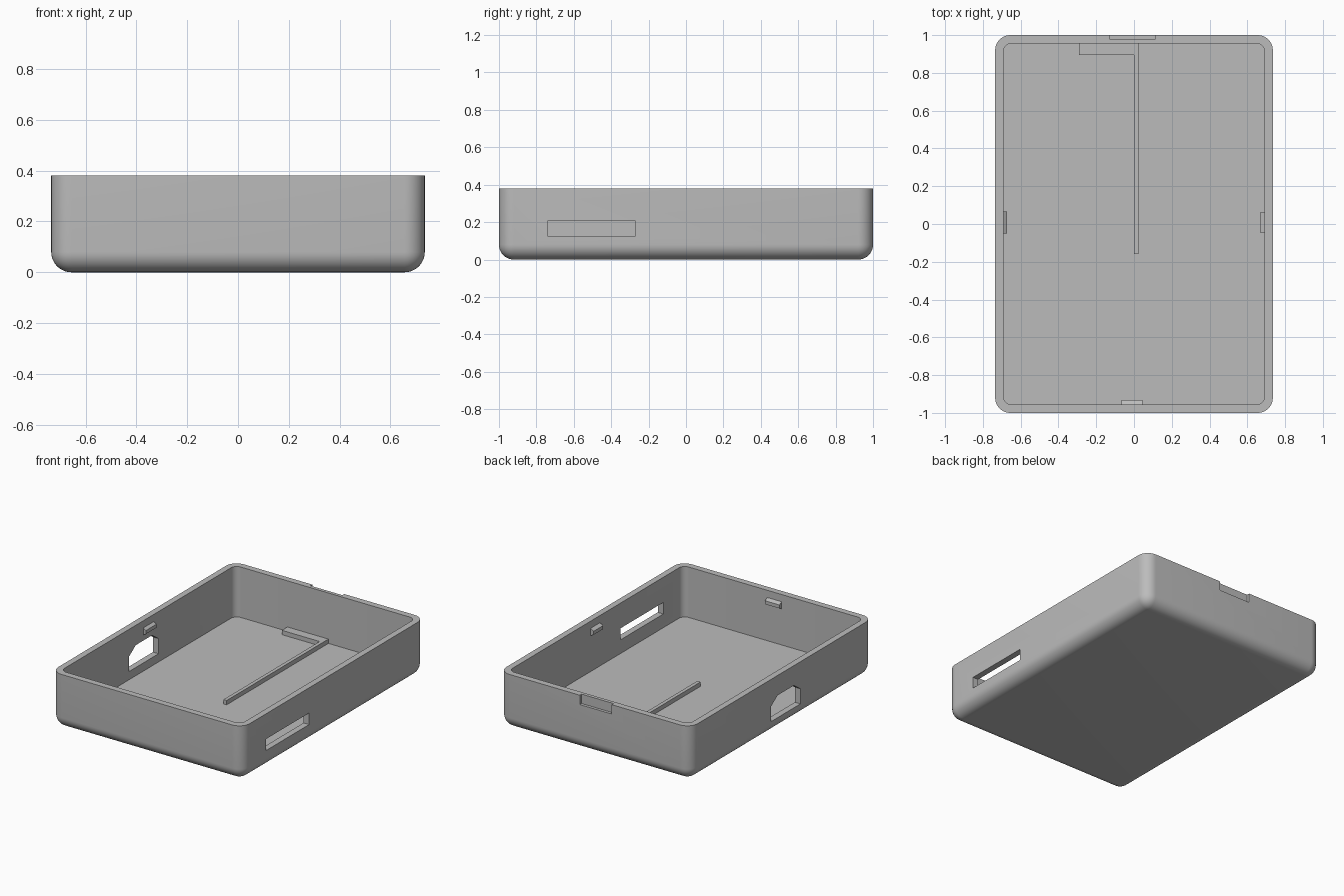
import bpy
import bmesh
from math import radians
from mathutils import Vector

cube = bpy.data.objects.get("Cube")
if cube:
    bpy.data.objects.remove(cube, do_unlink=True)

HX, HY, H = 0.735, 1.0, 0.38      # outer half sizes and height
IX, IY, FLOOR = 0.692, 0.956, 0.03  # inner half sizes and floor level

grey = bpy.data.materials.new("plain grey")
grey.use_nodes = True
colour = (0.5, 0.5, 0.5, 1)
grey.diffuse_color = colour
grey.node_tree.nodes["Principled BSDF"].inputs["Base Color"].default_value = colour


def make_object(name, bm):
    bmesh.ops.recalc_face_normals(bm, faces=bm.faces)
    mesh = bpy.data.meshes.new(name)
    bm.to_mesh(mesh)
    bm.free()
    mesh.materials.append(grey)
    obj = bpy.data.objects.new(name, mesh)
    bpy.context.collection.objects.link(obj)
    return obj


def prism(name, points, direction):
    """Extrude a flat outline of 3D points along a direction."""
    bm = bmesh.new()
    face = bm.faces.new([bm.verts.new(p) for p in points])
    ext = bmesh.ops.extrude_face_region(bm, geom=[face], use_keep_orig=True)
    moved = [g for g in ext["geom"] if isinstance(g, bmesh.types.BMVert)]
    bmesh.ops.translate(bm, verts=moved, vec=Vector(direction))
    return make_object(name, bm)


def box(name, lo, hi, radius=0, round_bottom=False):
    """Box between two corners, optionally with rounded upright and bottom edges."""
    bm = bmesh.new()
    bmesh.ops.create_cube(bm, size=1)
    for v in bm.verts:
        v.co = [lo[i] + (v.co[i] + 0.5) * (hi[i] - lo[i]) for i in range(3)]
    if radius:
        mid = (lo[2] + hi[2]) / 2
        edges = []
        for e in bm.edges:
            a, b = (v.co.z for v in e.verts)
            if abs(a - b) > 0.01 or (round_bottom and a < mid):
                edges.append(e)
        bmesh.ops.bevel(bm, geom=edges, offset=radius, segments=10,
                        profile=0.5, affect='EDGES')
    return make_object(name, bm)


def cut(target, cutter):
    mod = target.modifiers.new("cut", 'BOOLEAN')
    mod.operation = 'DIFFERENCE'
    mod.solver = 'EXACT'
    mod.object = cutter
    bpy.context.view_layer.objects.active = target
    bpy.ops.object.modifier_apply(modifier=mod.name)
    bpy.data.objects.remove(cutter, do_unlink=True)


# Open tray with rounded outside and square inner floor edge
tray = box("tray_shell", (-HX, -HY, 0), (HX, HY, H), 0.08, True)
cut(tray, box("cavity", (-IX, -IY, FLOOR), (IX, IY, H + 0.2), 0.045))

# Long slot in the left wall
cut(tray, box("slot", (0.6, -0.74, 0.125), (0.9, -0.27, 0.205)))

# Port opening with clipped upper corners in the right wall
port = [(-0.205, 0.087), (0.117, 0.087), (0.117, 0.192),
        (0.045, 0.242), (-0.133, 0.242), (-0.205, 0.192)]
cut(tray, prism("port", [(-0.9, y, z) for y, z in port], (0.3, 0, 0)))

# Shallow finger recess at the back rim
cut(tray, box("recess", (-0.13, 0.98, 0.315), (0.115, 1.1, 0.5)))

bpy.ops.object.select_all(action='DESELECT')
tray.select_set(True)
bpy.context.view_layer.objects.active = tray
bpy.ops.object.shade_smooth_by_angle(angle=radians(30))

# L-shaped rib on the floor
rib = [(0.025, IY), (-0.29, IY), (-0.29, 0.895), (0, 0.895), (0, -0.16), (0.025, -0.16)]
prism("floor_rib", [(x, y, FLOOR) for x, y in rib], (0, 0, 0.03))

# Snap tabs on three inner walls
tab = [(0, 0.28), (0.025, 0.293), (0.025, 0.317), (0, 0.33)]
prism("left_tab", [(IX - d, -0.045, z) for d, z in tab], (0, 0.105, 0))
prism("right_tab", [(-IX + d * 0.8, -0.05, z) for d, z in tab], (0, 0.115, 0))
prism("front_tab", [(-0.065, -IY + d, z) for d, z in tab], (0.11, 0, 0))
